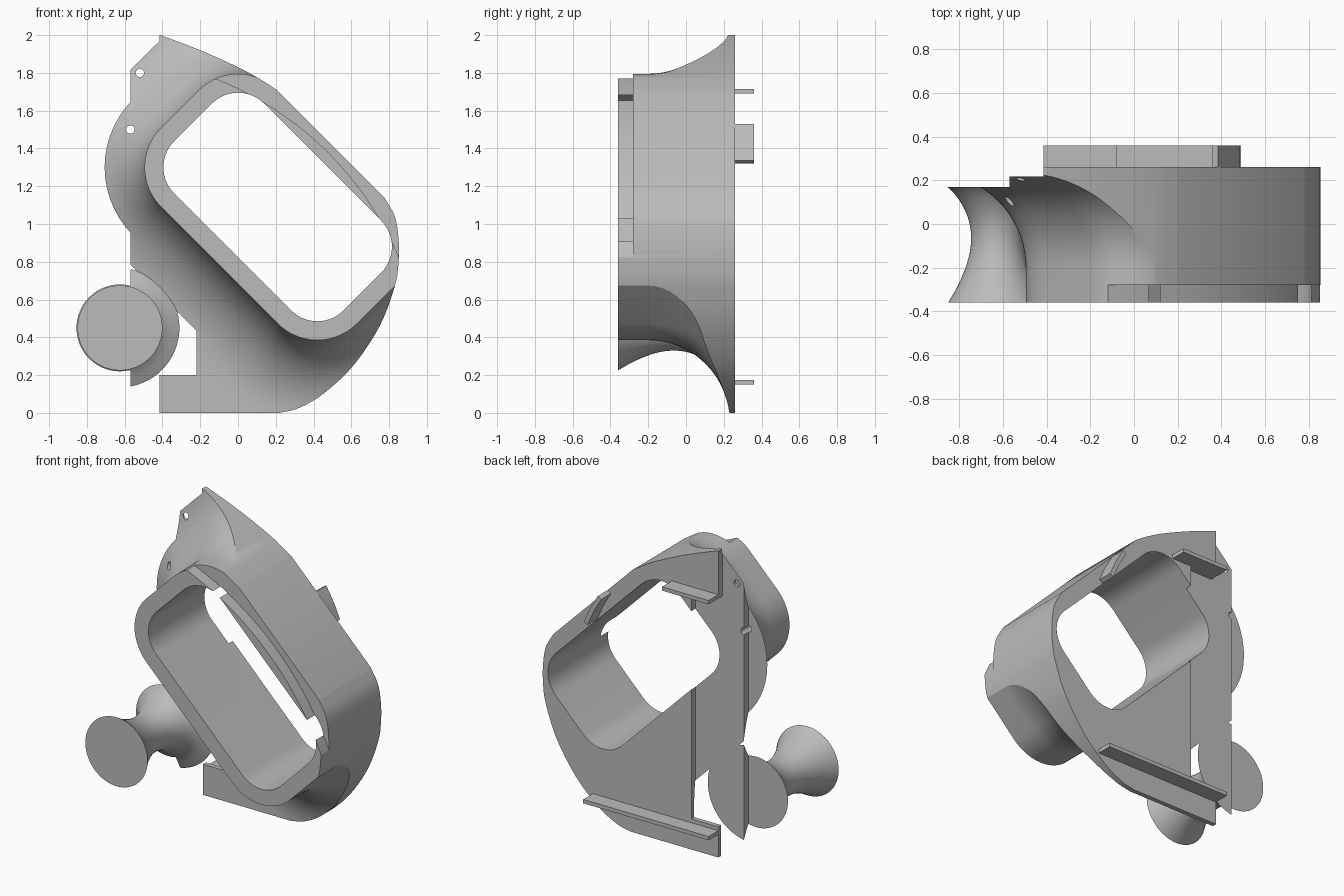
import bpy, bmesh, math
from mathutils import Vector

old = bpy.data.objects.get("Cube")
if old:
    bpy.data.objects.remove(old, do_unlink=True)

grey = bpy.data.materials.new("plain_grey")
grey.use_nodes = True
colour = (0.5, 0.5, 0.5, 1)
grey.diffuse_color = colour
grey.node_tree.nodes["Principled BSDF"].inputs["Base Color"].default_value = colour


def loft(name, rings):
    """Closed solid through equal-length rings of 3D points."""
    bm = bmesh.new()
    loops = [[bm.verts.new(p) for p in ring] for ring in rings]
    n = len(loops[0])
    for a, b in zip(loops, loops[1:]):
        for i in range(n):
            j = (i + 1) % n
            bm.faces.new((a[i], a[j], b[j], b[i]))
    bm.faces.new(loops[0])
    bm.faces.new(loops[-1])
    bmesh.ops.recalc_face_normals(bm, faces=bm.faces)
    mesh = bpy.data.meshes.new(name)
    bm.to_mesh(mesh)
    bm.free()
    mesh.materials.append(grey)
    ob = bpy.data.objects.new(name, mesh)
    bpy.context.collection.objects.link(ob)
    return ob


def prism(name, outline, y0, y1):
    return loft(name, [[(x, y, z) for x, z in outline] for y in (y0, y1)])


def box(name, x0, x1, y0, y1, z0, z1):
    return prism(name, [(x0, z0), (x1, z0), (x1, z1), (x0, z1)], y0, y1)


def circle(cx, cz, r, n):
    return [(cx + r * math.cos(2 * math.pi * i / n),
             cz + r * math.sin(2 * math.pi * i / n)) for i in range(n)]


def combine(target, other, operation):
    mod = target.modifiers.new("bool", "BOOLEAN")
    mod.operation = operation
    mod.solver = "EXACT"
    mod.object = other
    bpy.context.view_layer.objects.active = target
    bpy.ops.object.modifier_apply(modifier=mod.name)
    bpy.data.objects.remove(other, do_unlink=True)


def smooth(ob):
    bpy.ops.object.select_all(action="DESELECT")
    ob.select_set(True)
    bpy.context.view_layer.objects.active = ob
    bpy.ops.object.shade_smooth_by_angle(angle=math.radians(25))


# Tilted rounded rectangle shared by the tube and its opening
CORNERS = [((0.62, 0.88), -45), ((0, 1.5), 45), ((-0.2, 1.3), 135), ((0.42, 0.68), 225)]


def rounded(r, steps=14):
    pts = []
    for (cx, cz), start in CORNERS:
        for i in range(steps + 1):
            a = math.radians(start + 90 * i / steps)
            pts.append((cx + r * math.cos(a), cz + r * math.sin(a)))
    return pts


# Tube that flares into the back plate
TUBE, FLARE = 0.295, 0.43
profile = [(0, -0.36)]
for i in range(19):
    t = math.radians(90 * i / 18)
    profile.append((FLARE * (1 - math.cos(t)), -0.2 + FLARE * math.sin(t)))
profile += [(2, 0.23), (2, 0.26)]
body = loft("housing", [[(x, y, z) for x, z in rounded(TUBE + d)] for d, y in profile])


# Plate outline: smooth right-hand edge, straight base and open left side
def spline(pts, steps=6):
    p = [Vector(q) for q in pts]
    p = [2 * p[0] - p[1]] + p + [2 * p[-1] - p[-2]]
    out = []
    for a, b, c, d in zip(p, p[1:], p[2:], p[3:]):
        for i in range(steps):
            t = i / steps
            out.append(0.5 * (2 * b + (c - a) * t + (2 * a - 5 * b + 4 * c - d) * t * t
                              + (3 * b - a - 3 * c + d) * t ** 3))
    return [tuple(v) for v in out] + [tuple(pts[-1])]


outline = [(-1, 0)]
outline += spline([(0.22, 0), (0.32, 0.025), (0.45, 0.1), (0.61, 0.25), (0.75, 0.46),
                   (0.83, 0.67), (0.85, 0.8), (0.85, 0.92), (0.83, 1.04), (0.775, 1.14)])
outline += spline([(0.205, 1.71), (0.12, 1.765), (0, 1.83), (-0.2, 1.92), (-0.41, 2.0)])
outline += [(-1, 2.0)]
combine(body, prism("outline_cutter", outline, -0.6, 0.5), "INTERSECT")

# Spool-shaped knob, joined to the plate by its wide flange
KX, KZ = -0.625, 0.45
spool = spline([(0.225, -0.36), (0.175, -0.27), (0.133, -0.16), (0.12, -0.06),
                (0.135, 0.03), (0.175, 0.11), (0.23, 0.17), (0.315, 0.218)], 4)
spool.append((0.315, 0.225))
knob = loft("knob", [[(x, y, z) for x, z in circle(KX, KZ, r, 64)] for r, y in spool])
combine(body, knob, "UNION")

# Main opening
combine(body, prism("opening_cutter", rounded(0.195), -0.6, 0.6), "DIFFERENCE")

# Stepped recesses on the back of the left side
for x0, x1, y0, z0, z1 in ((-0.7, -0.22, 0.218, 0.2, 1.69),
                           (-1.3, -0.415, 0.218, -0.5, 2.5),
                           (-1.2, -0.57, 0.17, -0.4, 2.4)):
    combine(body, box("recess_cutter", x0, x1, y0, 0.7, z0, z1), "DIFFERENCE")

# Front lip lowered outside a large arc
arc = []
for i in range(49):
    a = math.radians(15 + 65 * i / 48)
    arc.append((-0.763 + 1.755 * math.cos(a), 0.137 + 1.755 * math.sin(a)))
combine(body, prism("lip_cutter", arc + [(1.2, 2.2)], -0.6, -0.28), "DIFFERENCE")

# Screw holes
for x, z in ((-0.52, 1.8), (-0.57, 1.5)):
    combine(body, prism("screw_cutter", circle(x, z, 0.022, 20), -0.1, 0.5), "DIFFERENCE")
smooth(body)

# Tabs on the back
box("upper_tab", -0.415, -0.08, 0.24, 0.36, 1.69, 1.715)
box("lower_tab", -0.415, 0.49, 0.24, 0.36, 0.15, 0.175)
rim = [(0.36, 1.515), (0.415, 1.42), (0.46, 1.32)]
curved = spline(rim) + [(x + 0.025, z + 0.015) for x, z in reversed(spline(rim))]
smooth(prism("side_tab", curved, 0.24, 0.36))
